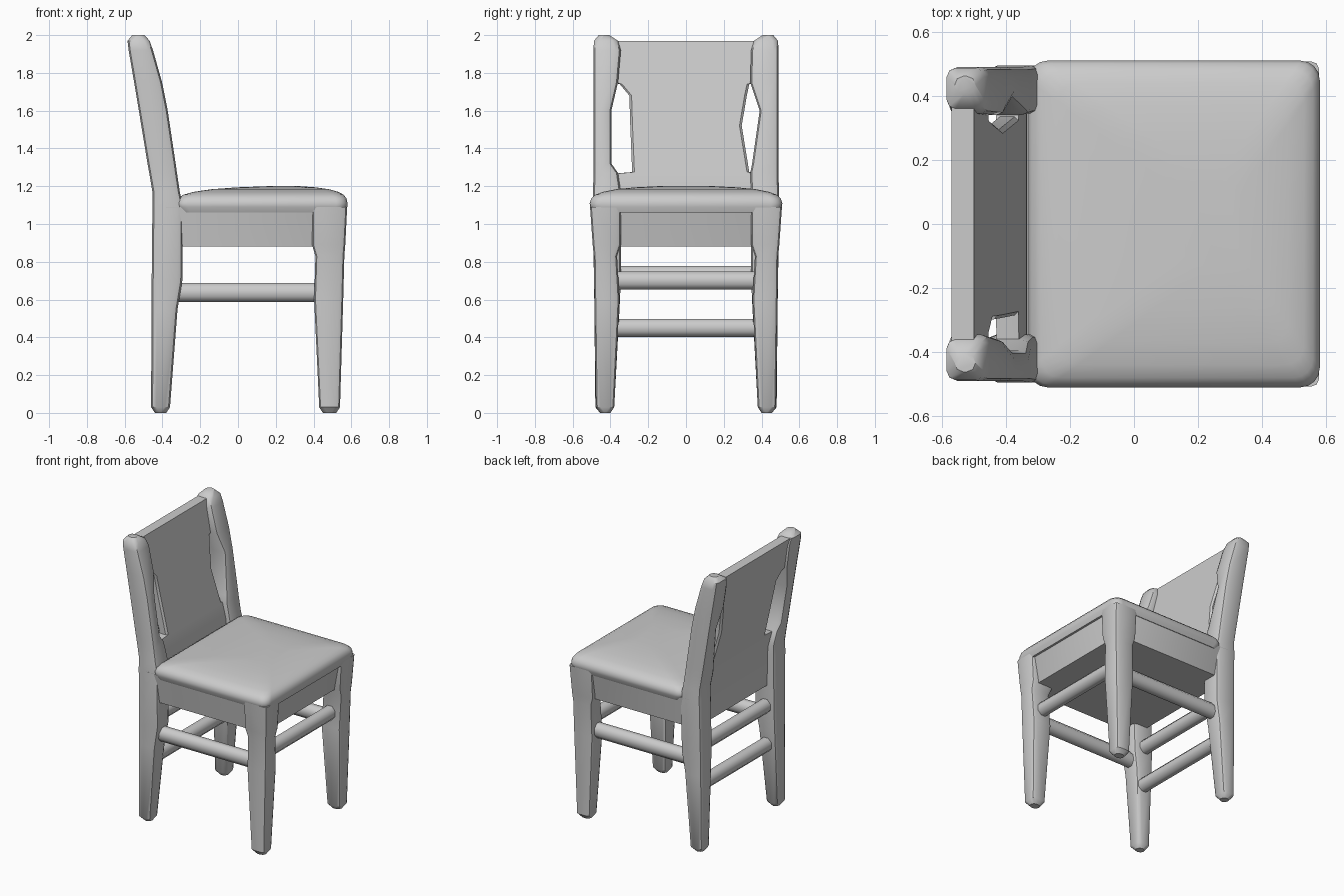
import bpy
import bmesh
import math

cube = bpy.data.objects.get("Cube")
if cube:
    bpy.data.objects.remove(cube, do_unlink=True)


def smooth(obj, angle=35):
    bpy.ops.object.select_all(action='DESELECT')
    obj.select_set(True)
    bpy.context.view_layer.objects.active = obj
    bpy.ops.object.shade_smooth_by_angle(angle=math.radians(angle))


def ring(z, x0, x1, y0, y1, r, seg):
    """Rounded rectangle at height z."""
    pts = []
    corners = ((x1 - r, y1 - r), (x0 + r, y1 - r), (x0 + r, y0 + r), (x1 - r, y0 + r))
    for i, (cx, cy) in enumerate(corners):
        for k in range(seg + 1):
            a = math.pi / 2 * (i + k / seg)
            pts.append((cx + r * math.cos(a), cy + r * math.sin(a), z))
    return pts


def loft(name, sections, r, seg=2, angle=35):
    """Skin stacked rounded rectangles given as (z, x0, x1, y0, y1)."""
    bm = bmesh.new()
    rings = [[bm.verts.new(p) for p in ring(*s, r, seg)] for s in sections]
    n = len(rings[0])
    for a, b in zip(rings, rings[1:]):
        for i in range(n):
            j = (i + 1) % n
            bm.faces.new((a[i], a[j], b[j], b[i]))
    bm.faces.new(rings[0][::-1])
    bm.faces.new(rings[-1])
    bmesh.ops.recalc_face_normals(bm, faces=bm.faces)
    mesh = bpy.data.meshes.new(name)
    bm.to_mesh(mesh)
    bm.free()
    obj = bpy.data.objects.new(name, mesh)
    bpy.context.collection.objects.link(obj)
    smooth(obj, angle)
    return obj


def rail(name, start, end, width, height):
    """Eight-sided stretcher along x or y."""
    along_x = start[0] != end[0]
    length = math.dist(start, end)
    mid = [(a + b) / 2 for a, b in zip(start, end)]
    bpy.ops.mesh.primitive_cylinder_add(vertices=8, radius=0.5, depth=length, location=mid)
    obj = bpy.context.object
    obj.name = name
    c = math.cos(math.pi / 8)
    for v in obj.data.vertices:
        x, y, z = v.co
        a = math.pi / 8
        u = (x * math.cos(a) - y * math.sin(a)) * width / c
        w = (x * math.sin(a) + y * math.cos(a)) * height / c
        v.co = (z, -u, w) if along_x else (u, z, w)
    smooth(obj, 50)
    return obj


def mirror_y(obj):
    mod = obj.modifiers.new("Mirror", 'MIRROR')
    mod.use_axis = (False, True, False)
    if obj.location.y:
        obj.data.transform(obj.matrix_basis)
        obj.location = (0, 0, 0)


# Seat: tapered apron with a domed cushion on top
loft("seat_apron", [
    (0.88, -0.40, 0.52, -0.465, 0.465),
    (1.09, -0.40, 0.56, -0.495, 0.495),
], 0.02, angle=40)

cushion = []
for z, inset in ((1.06, 0.015), (1.09, 0.002), (1.11, 0), (1.135, 0.008),
                 (1.155, 0.03), (1.17, 0.07), (1.184, 0.14), (1.194, 0.24), (1.2, 0.36)):
    back = -0.33 + inset * 1.35
    cushion.append((z, back, 0.58 - inset * 0.7, -0.51 + inset, 0.51 - inset))
loft("seat_cushion", cushion, 0.06, seg=4, angle=50)

# Front legs
front_leg = loft("front_legs", [
    (0.0, 0.45, 0.52, 0.40, 0.455),
    (0.03, 0.43, 0.54, 0.38, 0.477),
    (0.60, 0.403, 0.557, 0.352, 0.485),
    (0.83, 0.41, 0.563, 0.365, 0.488),
    (0.89, 0.392, 0.568, 0.345, 0.494),
    (1.09, 0.392, 0.578, 0.345, 0.508),
], 0.025)
mirror_y(front_leg)

# Back legs continue up as leaning posts; inner edges differ beside the openings
inner_edges = {"left": (1, (0.34, 0.35, 0.39, 0.34)),
               "right": (-1, (0.36, 0.395, 0.395, 0.36))}
for side, (sign, inner) in inner_edges.items():
    profile = [
        (0.0, -0.44, -0.38, 0.40, 0.455),
        (0.03, -0.46, -0.36, 0.38, 0.48),
        (0.55, -0.458, -0.32, 0.352, 0.485),
        (0.70, -0.457, -0.295, 0.345, 0.487),
        (1.10, -0.453, -0.292, 0.345, 0.495),
        (1.17, -0.453, -0.308, 0.345, 0.492),
        (1.27, -0.47, -0.323, inner[0], 0.49),
        (1.32, -0.479, -0.33, inner[1], 0.49),
        (1.60, -0.525, -0.372, inner[2], 0.49),
        (1.75, -0.55, -0.402, inner[3], 0.49),
        (1.92, -0.579, -0.45, 0.345, 0.49),
        (1.97, -0.585, -0.468, 0.36, 0.487),
        (2.0, -0.56, -0.495, 0.405, 0.462),
    ]
    rows = [(z, x0, x1, *sorted((sign * a, sign * b))) for z, x0, x1, a, b in profile]
    loft(side + "_back_post", rows, 0.028, angle=40)

# Backrest panel, narrowed in the middle to leave the side openings
panel = []
for z, y0, y1 in ((0.90, -0.40, 0.40), (1.15, -0.40, 0.40), (1.265, -0.40, 0.40),
                  (1.275, -0.285, 0.335), (1.52, -0.295, 0.295), (1.68, -0.30, 0.322),
                  (1.74, -0.35, 0.335), (1.76, -0.42, 0.42), (1.955, -0.42, 0.42),
                  (1.97, -0.42, 0.42)):
    lean = max(0, z - 1.12) * 0.2
    panel.append((z, -0.40 - lean, -0.33 - lean, y0, y1))
loft("back_panel", panel, 0.012, seg=1)

# Stretchers
side_rail = rail("side_stretchers", (-0.36, 0.415, 0.637), (0.45, 0.415, 0.637), 0.085, 0.1)
mirror_y(side_rail)
rail("front_stretcher", (0.475, -0.39, 0.70), (0.475, 0.39, 0.70), 0.085, 0.095)
rail("upper_back_stretcher", (-0.385, -0.39, 0.73), (-0.385, 0.39, 0.73), 0.085, 0.095)
rail("lower_back_stretcher", (-0.385, -0.39, 0.45), (-0.385, 0.39, 0.45), 0.085, 0.095)
